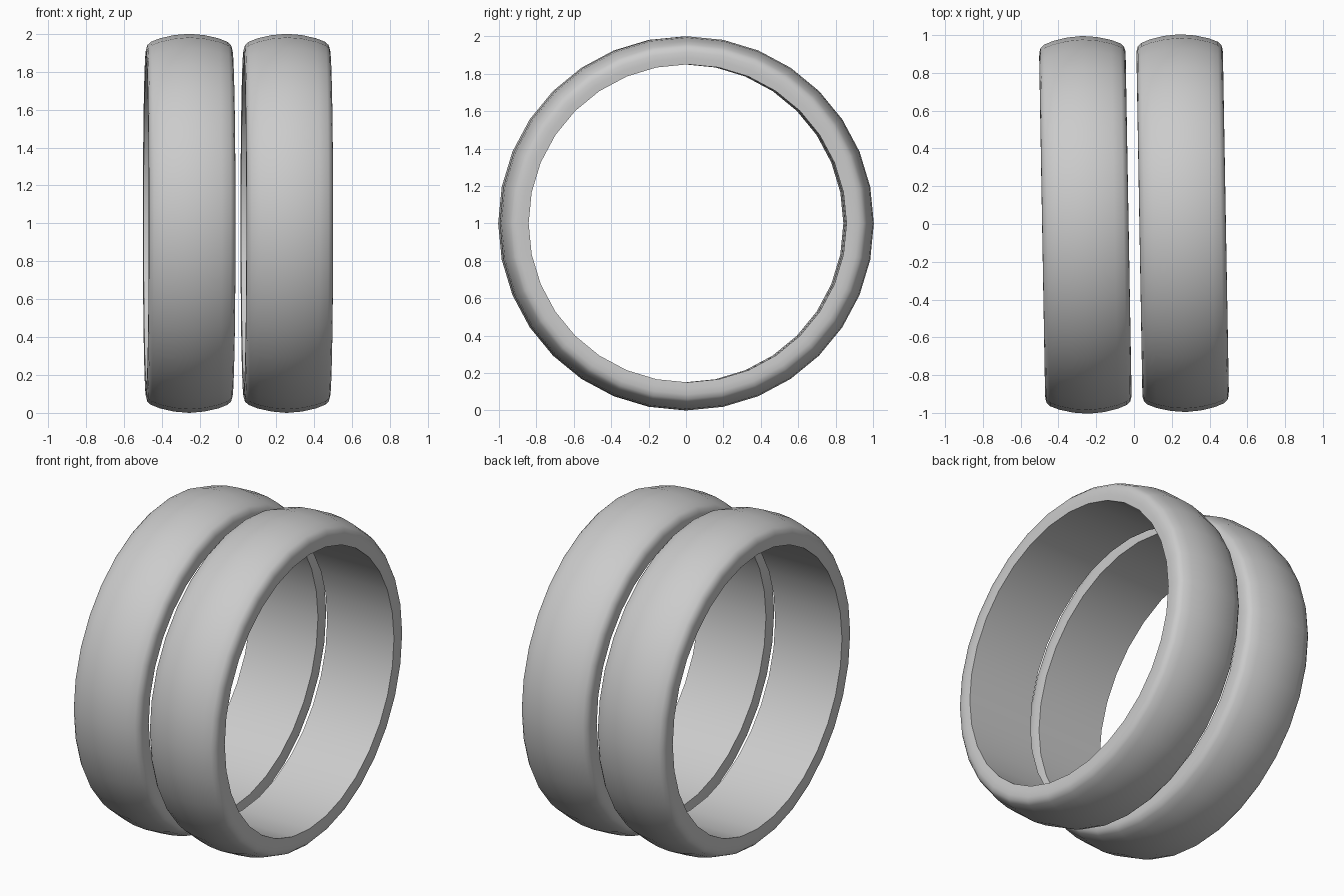
import bpy, bmesh, math

# Remove the default cube only
cube = bpy.data.objects.get("Cube")
if cube:
    bpy.data.objects.remove(cube, do_unlink=True)

SEGMENTS = 32
YAW = math.radians(1.0)
SPACING = 0.2575

# Plain grey material
grey = bpy.data.materials.new("light_grey")
grey.use_nodes = True
colour = (0.6, 0.6, 0.6, 1)
grey.diffuse_color = colour
grey.node_tree.nodes["Principled BSDF"].inputs["Base Color"].default_value = colour

# Half cross-section (axial offset, radius): flat bore, side wall, rounded shoulder, crown
half = [(0.226, 0.85), (0.229, 0.885), (0.228, 0.915), (0.221, 0.94),
        (0.203, 0.957), (0.155, 0.976), (0.08, 0.993)]
profile = half + [(0, 1.0)] + [(-x, r) for x, r in reversed(half)]


def make_band(name, side):
    """Lathe the closed cross-section around the x axis."""
    bm = bmesh.new()
    rings = []
    for i in range(SEGMENTS):
        a = math.tau * i / SEGMENTS
        rings.append([bm.verts.new((x, r * math.cos(a), r * math.sin(a)))
                      for x, r in profile])
    count = len(profile)
    for i in range(SEGMENTS):
        here, after = rings[i], rings[(i + 1) % SEGMENTS]
        for j in range(count):
            k = (j + 1) % count
            bm.faces.new((here[j], after[j], after[k], here[k]))
    bmesh.ops.recalc_face_normals(bm, faces=bm.faces)
    mesh = bpy.data.meshes.new(name)
    bm.to_mesh(mesh)
    bm.free()
    mesh.materials.append(grey)

    band = bpy.data.objects.new(name, mesh)
    bpy.context.collection.objects.link(band)
    band.location = (side * SPACING * math.cos(YAW), side * SPACING * math.sin(YAW), 1)
    band.rotation_euler.z = YAW

    # Smooth everywhere except the crisp bore edges
    bpy.ops.object.select_all(action='DESELECT')
    band.select_set(True)
    bpy.context.view_layer.objects.active = band
    bpy.ops.object.shade_smooth_by_angle(angle=math.radians(40))


# Pair of matching bands
make_band("left_band", 1)
make_band("right_band", -1)
